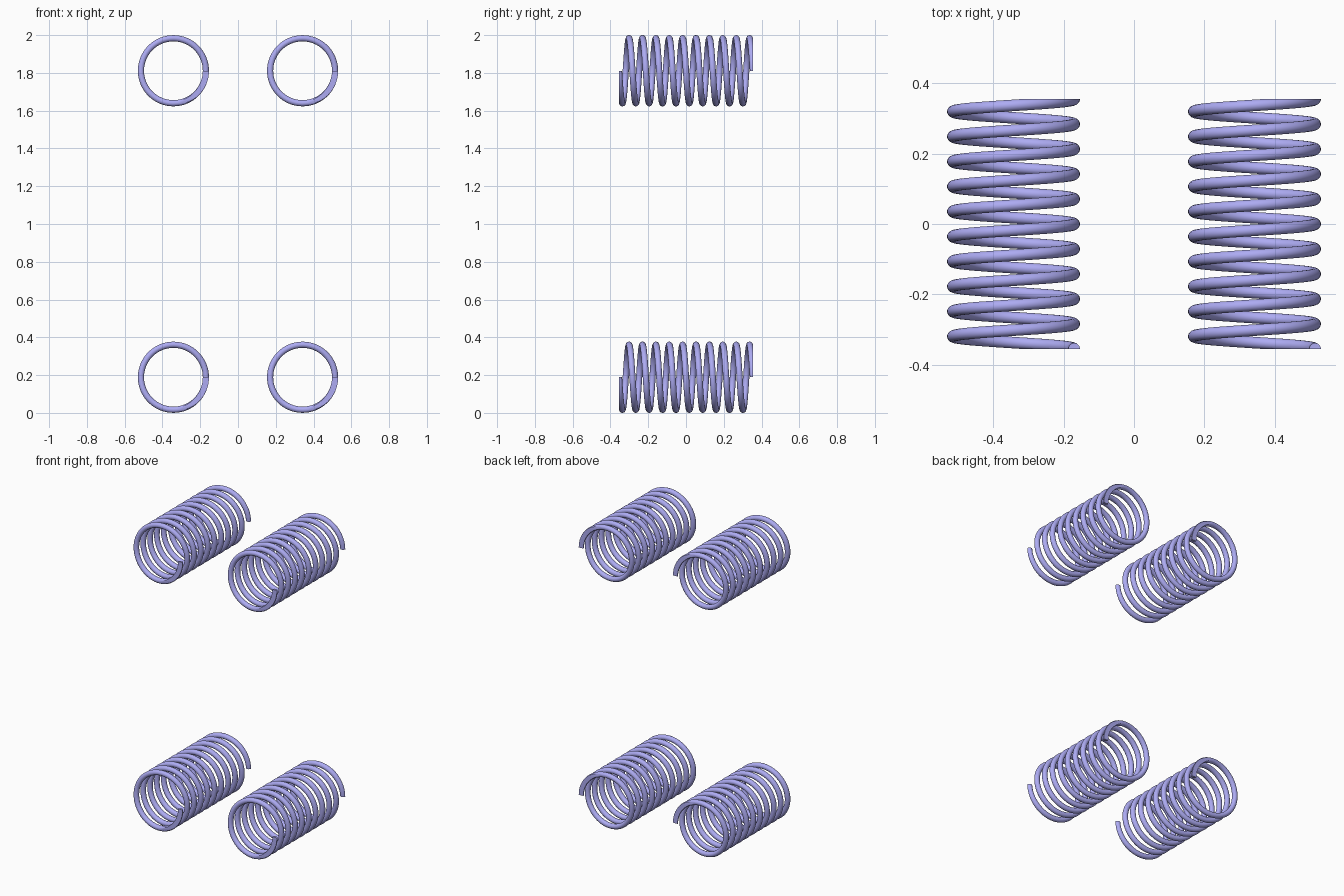
import bpy, bmesh
from math import pi, sin, cos

if "Cube" in bpy.data.objects:
    bpy.data.objects.remove(bpy.data.objects["Cube"])

R, WIRE = 0.172, 0.0167          # coil centre-line radius, wire radius
LENGTH, TURNS = 0.709, 10
STEPS, SIDES = 64, 16            # steps per turn, sides of the wire

mat = bpy.data.materials.new("blue_violet")
mat.diffuse_color = (0.42, 0.41, 0.9, 1)
mat.use_nodes = True
mat.node_tree.nodes["Principled BSDF"].inputs["Base Color"].default_value = mat.diffuse_color


def spring_mesh():
    bm = bmesh.new()
    rings = []
    # wire swept along a helix running front to back
    for i in range(TURNS * STEPS + 1):
        t = 2 * pi * i / STEPS
        y = -LENGTH / 2 + LENGTH * i / (TURNS * STEPS)
        ring = []
        for k in range(SIDES):
            a = 2 * pi * (k + 0.5) / SIDES
            r = R + WIRE * cos(a)
            ring.append(bm.verts.new((r * cos(t), y + WIRE * sin(a), -r * sin(t))))
        rings.append(ring)
    for a, b in zip(rings, rings[1:]):
        for k in range(SIDES):
            n = (k + 1) % SIDES
            bm.faces.new((a[k], a[n], b[n], b[k]))
    bm.faces.new(rings[0])
    bm.faces.new(rings[-1])
    # ground flat ends
    for s in (-1, 1):
        cut = bmesh.ops.bisect_plane(
            bm, geom=bm.verts[:] + bm.edges[:] + bm.faces[:], dist=1e-6,
            plane_co=(0, s * LENGTH / 2, 0), plane_no=(0, s, 0), clear_outer=True)
        rim = [e for e in bm.edges if e.is_boundary]
        bmesh.ops.holes_fill(bm, edges=rim, sides=0)
    bmesh.ops.recalc_face_normals(bm, faces=bm.faces[:])
    me = bpy.data.meshes.new("spring")
    bm.to_mesh(me)
    bm.free()
    me.materials.append(mat)
    return me


# four identical springs at the corners of an upright rectangle
mesh = spring_mesh()
for level, z in (("lower", 0.1887), ("upper", 1.8113)):
    for side, x in (("left", -0.342), ("right", 0.342)):
        ob = bpy.data.objects.new(f"{level}_{side}_spring", mesh.copy())
        ob.location = (x, 0, z)
        bpy.context.collection.objects.link(ob)
        bpy.ops.object.select_all(action='DESELECT')
        ob.select_set(True)
        bpy.context.view_layer.objects.active = ob
        bpy.ops.object.shade_smooth_by_angle(angle=0.6)
